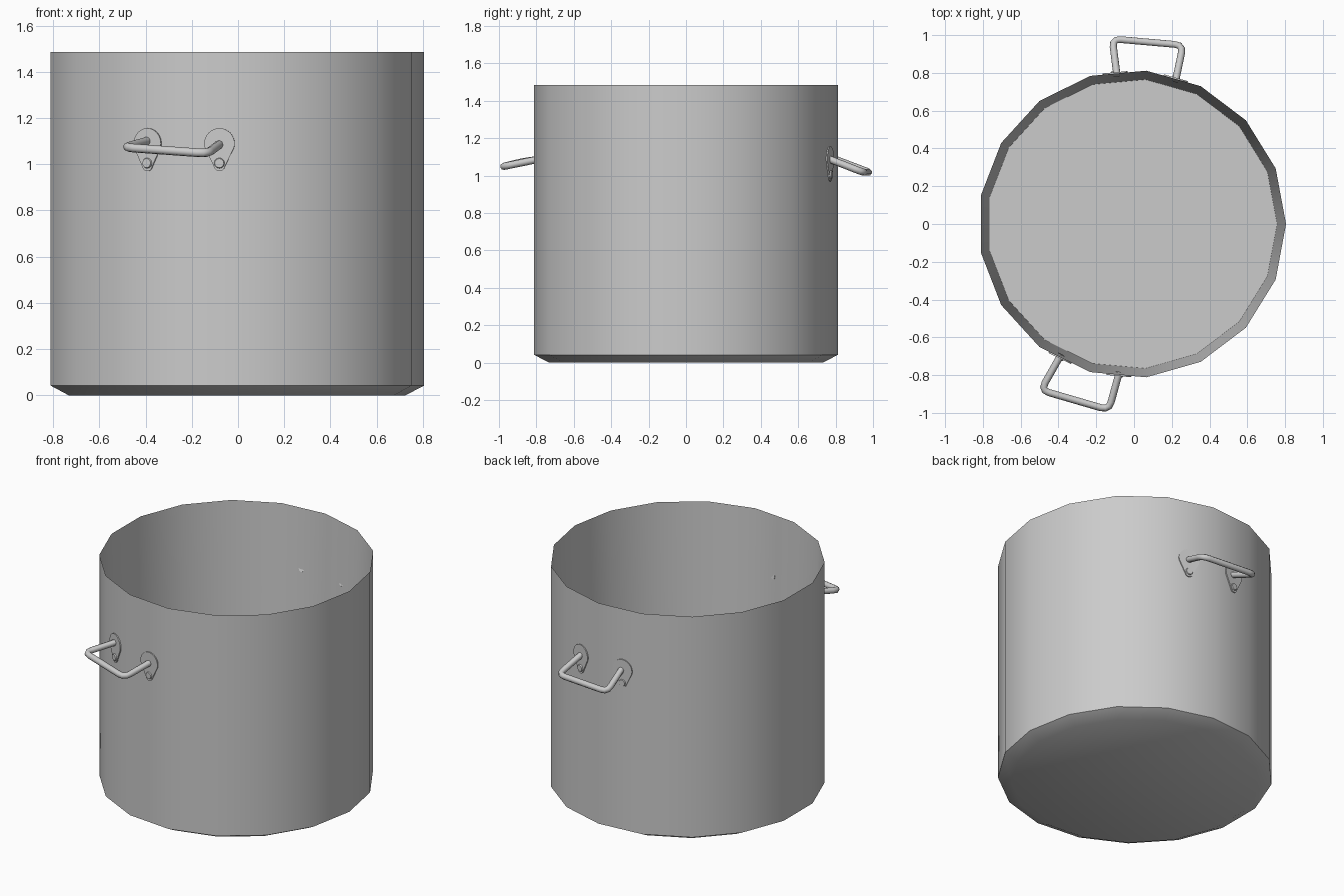
import bpy, bmesh
from math import sin, cos, pi, radians
from mathutils import Vector, Matrix

cube = bpy.data.objects.get("Cube")
if cube:
    bpy.data.objects.remove(cube)

steel = bpy.data.materials.new("brushed steel")
steel.use_nodes = True
colour = (0.6, 0.6, 0.6, 1)
steel.diffuse_color = colour
steel.node_tree.nodes["Principled BSDF"].inputs["Base Color"].default_value = colour

SIDES, RADIUS, HEIGHT = 17, 0.815, 1.485
CENTRE = Vector((-0.01, 0, 0))


def finish(name, bm, angle=40):
    bmesh.ops.recalc_face_normals(bm, faces=bm.faces)
    mesh = bpy.data.meshes.new(name)
    bm.to_mesh(mesh)
    bm.free()
    mesh.materials.append(steel)
    ob = bpy.data.objects.new(name, mesh)
    bpy.context.collection.objects.link(ob)
    bpy.ops.object.select_all(action='DESELECT')
    bpy.context.view_layer.objects.active = ob
    ob.select_set(True)
    bpy.ops.object.shade_smooth_by_angle(angle=radians(angle))
    return ob


def loft(bm, rings):
    """Bridge equal closed rings of points and cap both ends."""
    loops = [[bm.verts.new(p) for p in ring] for ring in rings]
    n = len(loops[0])
    for a, b in zip(loops, loops[1:]):
        for i in range(n):
            j = (i + 1) % n
            bm.faces.new((a[i], a[j], b[j], b[i]))
    bm.faces.new(loops[0])
    bm.faces.new(loops[-1])


def wall_point(x, side):
    """Point and outward normal of the pot wall at x, on the back or front."""
    corners = [CENTRE + RADIUS * Vector((cos(2 * pi * k / SIDES), sin(2 * pi * k / SIDES), 0))
               for k in range(SIDES)]
    for a, b in zip(corners, corners[1:] + corners[:1]):
        if min(a.x, b.x) <= x < max(a.x, b.x) and (a.y + b.y) * side > 0:
            point = a.lerp(b, (x - a.x) / (b.x - a.x))
            return point, Vector((b.y - a.y, a.x - b.x, 0)).normalized()


# Pot: chamfered base, straight outside, knife-edge rim, tapering inside
profile = [(0.735, 0), (RADIUS, 0.042), (RADIUS, HEIGHT), (0.768, 0.045)]
bm = bmesh.new()
loft(bm, [[CENTRE + Vector((r * cos(2 * pi * k / SIDES), r * sin(2 * pi * k / SIDES), z))
           for k in range(SIDES)] for r, z in profile])
finish("pot_body", bm, 30)


def handle(name, path, tube=0.019):
    """Bent rod with rounded corners, swept along the path."""
    pts = [Vector(p) for p in path]
    curve = [pts[0]]
    for prev, p, nxt in zip(pts, pts[1:], pts[2:]):
        a = p + (prev - p).normalized() * 0.045
        b = p + (nxt - p).normalized() * 0.045
        for t in (0, 0.33, 0.67, 1):
            curve.append(a.lerp(p, t).lerp(p.lerp(b, t), t))
    curve.append(pts[-1])
    up = (pts[1] - pts[0]).cross(pts[2] - pts[1]).normalized()
    rings = []
    for i, p in enumerate(curve):
        along = (curve[min(i + 1, len(curve) - 1)] - curve[max(i - 1, 0)]).normalized()
        out = along.cross(up).normalized()
        rings.append([p + tube * (out * cos(k * pi / 4) + up * sin(k * pi / 4))
                      for k in range(8)])
    bm = bmesh.new()
    loft(bm, rings)
    finish(name, bm, 50)


def bracket(name, x, side, z=1.09):
    """Teardrop plate against the wall, with a round rivet at its lower end."""
    point, normal = wall_point(x, side)
    across = Vector((0, 0, 1)).cross(normal)
    outline = [(0.066 * cos(a), 0.066 * sin(a)) for a in
               [radians(-15 + 210 * i / 14) for i in range(15)]]
    outline += [(0.024 * cos(a), -0.096 + 0.024 * sin(a)) for a in
                [radians(190 + 160 * i / 6) for i in range(7)]]

    def ring(depth):
        return [point + across * u + Vector((0, 0, z + v)) + normal * depth
                for u, v in outline]
    bm = bmesh.new()
    loft(bm, [ring(-0.004), ring(0.007)])
    finish(name + "_plate", bm)

    bm = bmesh.new()
    rot = Matrix((across, Vector((0, 0, 1)), normal)).transposed().to_4x4()
    place = Matrix.Translation(point + Vector((0, 0, z - 0.085)) + normal * 0.008) @ rot
    bmesh.ops.create_cone(bm, cap_ends=True, segments=12, radius1=0.025, radius2=0.02,
                          depth=0.012, matrix=place)
    finish(name + "_rivet", bm)


# Two handles, each drooping a little and held by two brackets
handle("back_handle", [(-0.09, 0.785, 1.092), (-0.115, 0.98, 1.018),
                       (0.26, 0.947, 1.018), (0.22, 0.757, 1.092)])
handle("front_handle", [(-0.385, -0.69, 1.103), (-0.493, -0.88, 1.073),
                        (-0.133, -0.985, 1.047), (-0.078, -0.785, 1.088)])
for name, x, side in (("back_right", -0.10, 1), ("back_left", 0.22, 1),
                      ("front_right", -0.39, -1), ("front_left", -0.08, -1)):
    bracket(name, x, side)
